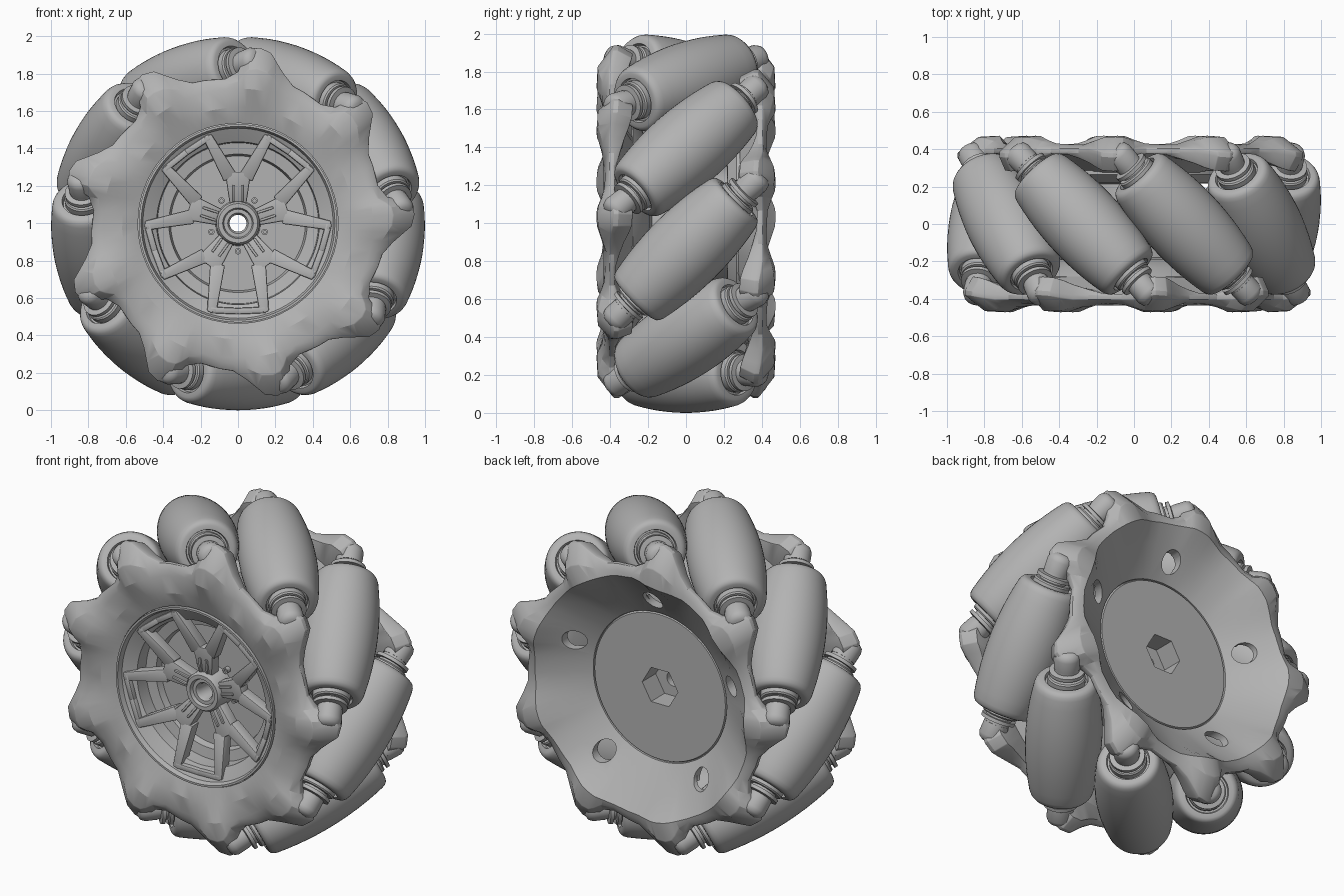
import bpy, bmesh
from math import sin, cos, radians, pi
from mathutils import Matrix, Vector

if "Cube" in bpy.data.objects:
    bpy.data.objects.remove(bpy.data.objects["Cube"])

grey = bpy.data.materials.new("plain grey")
grey.use_nodes = True
colour = (0.45, 0.45, 0.45, 1)
grey.diffuse_color = colour
grey.node_tree.nodes["Principled BSDF"].inputs["Base Color"].default_value = colour

ARMS = 9
STEP = 360 / ARMS
# local z runs along the axle (world y), hub centre one unit up
AXLE = Matrix(((1, 0, 0, 0), (0, 0, 1, 0), (0, 1, 0, 1), (0, 0, 0, 1)))


def smooth(ob, angle):
    bpy.ops.object.select_all(action='DESELECT')
    ob.select_set(True)
    bpy.context.view_layer.objects.active = ob
    bpy.ops.object.shade_smooth_by_angle(angle=radians(angle))


def finish(bm, name, angle=35):
    bmesh.ops.remove_doubles(bm, verts=bm.verts, dist=0.0001)
    bmesh.ops.recalc_face_normals(bm, faces=bm.faces)
    mesh = bpy.data.meshes.new(name)
    bm.to_mesh(mesh)
    bm.free()
    mesh.materials.append(grey)
    ob = bpy.data.objects.new(name, mesh)
    bpy.context.collection.objects.link(ob)
    smooth(ob, angle)
    return ob


def skin(bm, rings):
    """Join closed rings of points into a closed tube around the axis."""
    loops = [[bm.verts.new(p) for p in ring] for ring in rings]
    n = len(loops[0])
    for i, a in enumerate(loops):
        b = loops[(i + 1) % len(loops)]
        for j in range(n):
            k = (j + 1) % n
            bm.faces.new((a[j], a[k], b[k], b[j]))


def lathe(name, profile, matrix=AXLE, sides=96, angle=35):
    bm = bmesh.new()
    skin(bm, [[matrix @ Vector((r * cos(2 * pi * i / sides), r * sin(2 * pi * i / sides), h))
               for r, h in profile] for i in range(sides)])
    return finish(bm, name, angle)


def polar(r, deg, y):
    return Vector((r * cos(radians(deg)), y, 1 + r * sin(radians(deg))))


def bar(name, a, b, wa, wb, depth, bevel=0.008):
    """Tapered bar between two points on its front face."""
    side = (b - a).cross(Vector((0, 1, 0))).normalized()
    back = Vector((0, depth, 0))
    bm = bmesh.new()
    ends = []
    for p, w in ((a, wa), (b, wb)):
        corners = (p - side * w / 2, p + side * w / 2,
                   p + side * w / 2 + back, p - side * w / 2 + back)
        ends.append([bm.verts.new(c) for c in corners])
    for e in ends:
        bm.faces.new(e)
    for i in range(4):
        j = (i + 1) % 4
        bm.faces.new((ends[0][i], ends[0][j], ends[1][j], ends[1][i]))
    bmesh.ops.recalc_face_normals(bm, faces=bm.faces)
    bmesh.ops.bevel(bm, geom=bm.edges[:], offset=bevel, segments=2, affect='EDGES', profile=0.5)
    return finish(bm, name)


def cut(target, cutter):
    mod = target.modifiers.new("cut", 'BOOLEAN')
    mod.object = cutter
    mod.solver = 'EXACT'
    bpy.context.view_layer.objects.active = target
    bpy.ops.object.modifier_apply(modifier=mod.name)


# side plates: one arm is a fan of cross-sections (angle, radius, front y, back y, ridge y)
ARM = [(-20, .785, -.405, -.37, -.425), (-15, .79, -.405, -.35, -.425),
       (-10, .835, -.405, -.325, -.445), (-6.5, .885, -.395, -.30, -.46),
       (-4, .928, -.385, -.285, -.47), (0, .946, -.38, -.28, -.472),
       (3, .93, -.385, -.285, -.47), (4.8, .885, -.395, -.30, -.462),
       (7, .81, -.405, -.35, -.45), (12, .775, -.405, -.375, -.43)]


def side_plate(name, r0, y0, y1, y2, turn):
    bm = bmesh.new()
    rings = []
    for k in range(ARMS):
        for phi, r, yf, yb, ridge in ARM:
            t = 83 + k * STEP + phi
            section = [(r0, y0), (.62, y1), (.72, ridge), (.34 + r * .52, ridge + .006),
                       (r, yf), (r, yf + .025), (r - (r - .74) * .22, yb),
                       (.70, min(yb, -.34)), (r0, y2)]
            rings.append([polar(rr, t, y) for rr, y in section])
    skin(bm, rings)
    if turn:
        bmesh.ops.rotate(bm, verts=bm.verts, matrix=Matrix.Rotation(pi, 3, 'Z'))
    bmesh.ops.recalc_face_normals(bm, faces=bm.faces)
    # soften the outer rim only
    outer = [e for e in bm.edges if len(e.link_faces) == 2
             and e.calc_face_angle() > radians(32)
             and min((v.co - Vector((0, v.co.y, 1))).length for v in e.verts) > .745]
    bmesh.ops.bevel(bm, geom=outer, offset=0.012, segments=2, affect='EDGES',
                    profile=0.5, clamp_overlap=True)
    return finish(bm, name, 22)


side_plate("front_side_plate", .535, -.405, -.435, -.27, False)
back_plate = side_plate("back_side_plate", .45, -.25, -.36, -.225, True)

# spool-shaped centre: recessed rim at the front, flat flange at the back, core between
drum = lathe("wheel_drum", [
    (.045, .25), (.44, .25), (.447, .235), (.56, .285), (.56, .265), (.50, .22), (.30, .215),
    (.30, -.18), (.40, -.19), (.50, -.235), (.56, -.28), (.56, -.35), (.53, -.36),
    (.53, -.418), (.518, -.418), (.508, -.39), (.47, -.37), (.435, -.35), (.43, -.27),
    (.37, -.26), (.36, -.22), (.045, -.22)])

# hexagonal shaft socket and five round holes in the back
cutters = [lathe("socket_cutter", [(0, .12), (.12, .12), (.12, .35), (0, .35)], sides=6)]
cut(drum, cutters[0])
for k in range(5):
    hole = lathe("hole_cutter", [(0, -.1), (.06, -.1), (.06, .2), (0, .2)],
                 Matrix.Translation(polar(.555, 18 + 72 * k, .27)) @ Matrix.Rotation(-pi / 2, 4, 'X'), 32)
    cut(back_plate, hole)
    cut(drum, hole)
    cutters.append(hole)
for ob in cutters:
    bpy.data.objects.remove(ob)
smooth(back_plate, 22)
smooth(drum, 25)

# hub boss
lathe("hub_boss", [(.045, -.2), (.122, -.2), (.116, -.33), (.105, -.345), (.082, -.345),
                   (.075, -.325), (.055, -.325), (.045, -.31)], sides=48)

# five forked spokes with rim bridges, ribs and bolts
for k in range(5):
    a = 90 + 72 * k
    bar("spoke_stem", polar(.09, a, -.315), polar(.275, a, -.345), .085, .14, .07)
    for off in (-.022, .022):
        shift = Vector((-sin(radians(a)), 0, cos(radians(a)))) * off
        bar("spoke_rib", polar(.115, a, -.332) + shift, polar(.205, a, -.345) + shift,
            .014, .014, .03, .004)
    for s in (-1, 1):
        bar("spoke_arm", polar(.245, a + s * 9.5, -.34), polar(.495, a + s * 19.5, -.395),
            .08, .05, .07)
        bar("rim_bridge", polar(.487, a + s * 18, -.392), polar(.47, a + s * 36.5, -.387),
            .034, .034, .05)
    lathe("hub_bolt", [(0, 0), (.017, 0), (.017, .03), (.008, .03), (.008, .02), (0, .02)],
          Matrix.Translation(polar(.15, a + 36, -.22)) @ Matrix.Rotation(pi / 2, 4, 'X'), 16)

# barrel rollers set at 45 degrees, each with stepped pins and bosses
HALF = .38
barrel = [(.07, -HALF + .02), (.115, -HALF + .02), (.12, -HALF), (.145, -HALF),
          (.16, -HALF + .006), (.171, -HALF + .02)]
for i in range(13):
    s = (i - 6) / 6 * (HALF - .04)
    barrel.append((.213 - .30 * s * s, s))
barrel += [(r, -h) for r, h in reversed(barrel[:6])]
pin = [(0, .30), (.105, .30), (.105, .395), (.098, .403), (.075, .403), (.075, .418),
       (.098, .418), (.098, .438), (.07, .442), (.07, .50), (0, .50)]
boss = [(0, .455), (.072, .455), (.075, .525), (.066, .55), (.045, .565), (0, .57)]
for k in range(ARMS):
    a = 270 + STEP * k
    t = radians(a)
    axis = Vector((-sin(t), 1, cos(t))).normalized()
    place = Matrix.Translation(polar(.787, a, 0)) @ axis.to_track_quat('Z', 'Y').to_matrix().to_4x4()
    lathe("roller", barrel, place, 48, 40)
    for s in (1, -1):
        lathe("roller_pin", [(r, s * h) for r, h in pin], place, 32)
        lathe("pin_boss", [(r, s * h) for r, h in boss], place, 32, 50)
